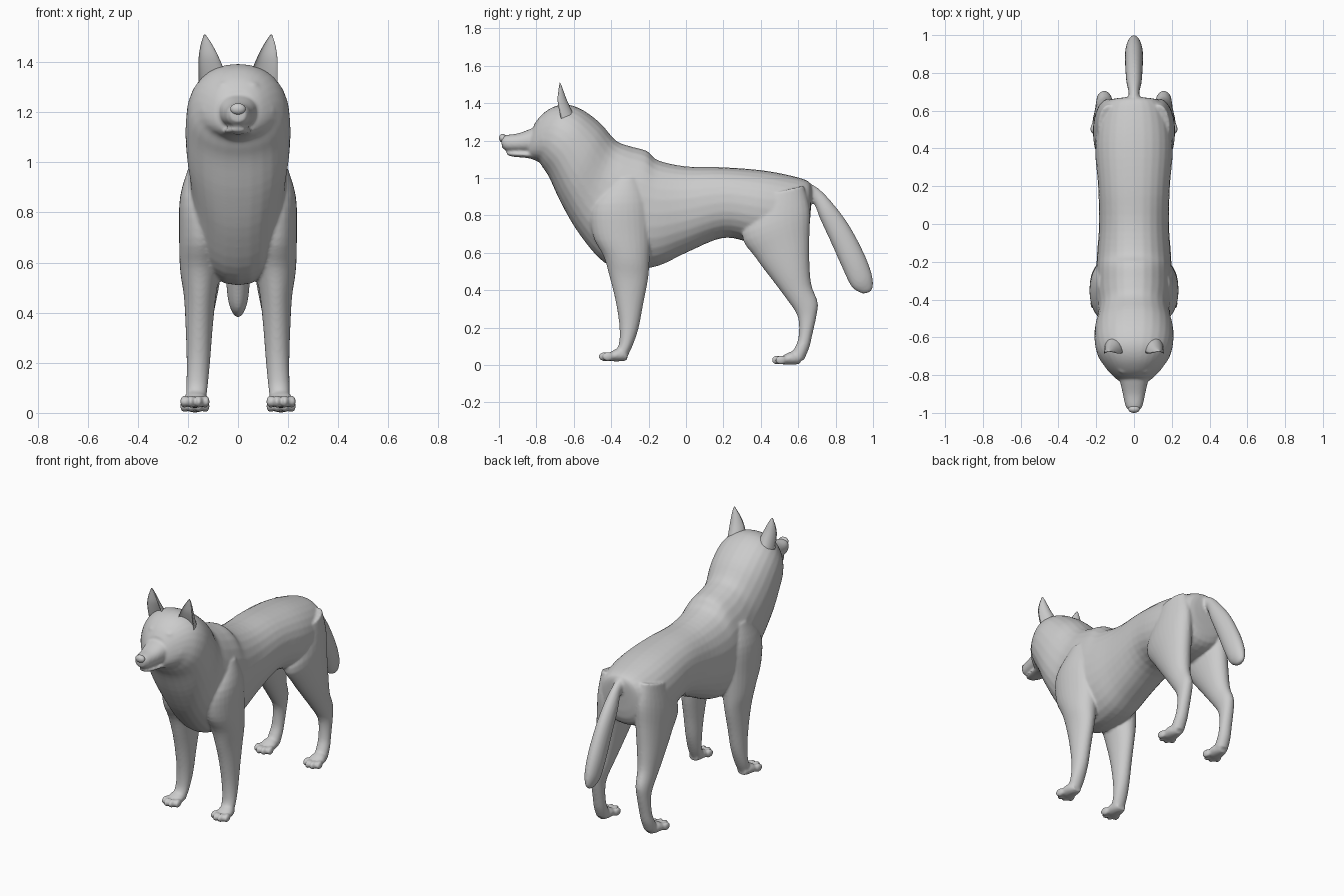
import bpy, bmesh, math
from mathutils import Vector, Matrix


def loft(bm, rings, steps=4, seg=28, p=2.0, dent=1.0, side=1):
    """Skin ellipses given as (y1, z1, y2, z2, half width, centre x); splined between rings."""
    R = [tuple(r) + (0,) * (6 - len(r)) for r in rings]
    dense = []
    for i in range(len(R) - 1):
        a, b, c, d = R[max(i - 1, 0)], R[i], R[i + 1], R[min(i + 2, len(R) - 1)]
        for k in range(steps):
            t = k / steps
            dense.append([0.5 * (2 * q + (r - o) * t + (2 * o - 5 * q + 4 * r - s) * t * t
                          + (3 * q - o - 3 * r + s) * t ** 3) for o, q, r, s in zip(a, b, c, d)])
    dense.append(R[-1])
    loops = []
    for y1, z1, y2, z2, w, x in dense:
        mid = Vector((x * side, (y1 + y2) / 2, (z1 + z2) / 2))
        half = Vector((0, (y1 - y2) / 2, (z1 - z2) / 2))
        loop = []
        for k in range(seg):
            a = 2 * math.pi * k / seg
            c, s = math.cos(a), math.sin(a)
            c = math.copysign(abs(c) ** (2 / p), c)
            s = math.copysign(abs(s) ** (2 / p), s)
            if c > 0:
                c *= dent
            loop.append(bm.verts.new(mid + half * c + Vector((w * s, 0, 0))))
        loops.append(loop)
    for a, b in zip(loops, loops[1:]):
        for k in range(seg):
            bm.faces.new((a[k], a[(k + 1) % seg], b[(k + 1) % seg], b[k]))
    bm.faces.new(loops[0])
    bm.faces.new(loops[-1][::-1])


def ball(bm, loc, size, rot=0):
    m = Matrix.Translation(loc) @ Matrix.Rotation(rot, 4, 'Z') @ Matrix.Diagonal((*size, 1))
    bmesh.ops.create_uvsphere(bm, u_segments=20, v_segments=12, radius=1, matrix=m)


def finish(bm, name):
    bmesh.ops.recalc_face_normals(bm, faces=bm.faces)
    me = bpy.data.meshes.new(name)
    bm.to_mesh(me)
    bm.free()
    for f in me.polygons:
        f.use_smooth = True
    ob = bpy.data.objects.new(name, me)
    bpy.context.collection.objects.link(ob)
    return ob


body = bmesh.new()

# torso, neck and skull
loft(body, [
    (.672, .95, .668, .84, .05), (.65, .985, .64, .68, .15), (.55, 1.015, .5, .63, .195),
    (.4, 1.042, .36, .65, .205), (.2, 1.057, .2, .68, .19), (0, 1.062, 0, .6, .185),
    (-.15, 1.095, -.15, .53, .195), (-.21, 1.145, -.31, .51, .2), (-.3, 1.17, -.44, .55, .2),
    (-.375, 1.2, -.57, .7, .19), (-.45, 1.285, -.665, .86, .208), (-.53, 1.35, -.73, 1.0, .207),
    (-.6, 1.385, -.765, 1.055, .193), (-.66, 1.392, -.79, 1.09, .168),
    (-.72, 1.375, -.82, 1.1, .135), (-.775, 1.335, -.84, 1.11, .1), (-.81, 1.29, -.85, 1.13, .07)],
    p=2.2)
# muzzle over a narrower jaw, so the mouth line falls between them
loft(body, [(-.74, 1.3, -.74, 1.13, .1), (-.83, 1.263, -.84, 1.137, .074), (-.9, 1.238, -.91, 1.142, .058),
            (-.96, 1.23, -.96, 1.147, .046), (-.988, 1.222, -.984, 1.163, .03)], p=2.3)
loft(body, [(-.74, 1.18, -.74, 1.06, .085), (-.84, 1.145, -.83, 1.103, .062),
            (-.91, 1.143, -.92, 1.113, .044), (-.96, 1.14, -.957, 1.123, .022)])
# tail
loft(body, [(.62, .985, .63, .9, .04), (.7, .95, .68, .87, .028), (.78, .87, .72, .775, .04),
            (.87, .75, .78, .645, .046), (.95, .6, .84, .51, .048), (.992, .49, .885, .42, .04),
            (1.0, .425, .935, .385, .022), (.99, .395, .965, .383, .008)])

for s in (-1, 1):
    # front leg with shoulder
    loft(body, [
        (-.38, 1.0, -.25, 1.0, .05, .14), (-.5, .86, -.2, .87, .083, .148), (-.5, .7, -.19, .7, .086, .149),
        (-.44, .58, -.195, .56, .08, .151), (-.408, .47, -.203, .46, .064, .152),
        (-.378, .35, -.228, .33, .054, .155), (-.357, .22, -.253, .2, .047, .158),
        (-.357, .12, -.283, .11, .043, .163), (-.38, .07, -.315, .04, .04, .167)], side=s)
    # hind leg with thigh and hock
    loft(body, [
        (.4, .9, .63, .96, .06, .13), (.3, .7, .662, .83, .083, .132), (.375, .57, .66, .69, .08, .136),
        (.465, .45, .66, .55, .068, .145), (.54, .35, .67, .43, .053, .152), (.588, .28, .703, .34, .043, .157),
        (.604, .22, .7, .275, .038, .16), (.6, .14, .675, .16, .037, .163),
        (.58, .09, .658, .09, .039, .166), (.555, .05, .63, .025, .04, .168)], side=s)
    # paws and toes
    for y, z in ((-.345, .02), (.58, .002)):
        tip = y - .075
        loft(body, [(y + .03, z + .05, y + .03, z + .005, .03, .169), (y - .01, z + .07, y, z, .044, .171),
                    (y - .05, z + .055, y - .05, z, .048, .172), (tip, z + .035, tip, z + .005, .04, .172)],
             side=s)
        for k, dx in enumerate((-.042, -.015, .015, .042)):
            ball(body, (s * .172 + dx, tip - (.016 if k in (1, 2) else -.004), z + .025),
                 (.0165, .032, .025), dx * 4)
    # brows and cheeks
    ball(body, (s * .058, -.765, 1.305), (.034, .026, .018), s * .5)
    ball(body, (s * .11, -.72, 1.2), (.05, .07, .07))

dog = finish(body, "dog_body")
m = dog.modifiers.new("fuse", 'REMESH')
m.mode, m.voxel_size, m.use_smooth_shade = 'VOXEL', .0075, True
m = dog.modifiers.new("soften", 'SMOOTH')
m.factor, m.iterations = .5, 5

# cupped ears and eyes
for s, tag in ((-1, "right"), (1, "left")):
    bm = bmesh.new()
    loft(bm, [(-.74, 1.29, -.59, 1.32, .052, .105), (-.745, 1.37, -.615, 1.37, .05, .108),
              (-.735, 1.42, -.638, 1.42, .04, .117), (-.71, 1.465, -.655, 1.465, .025, .125),
              (-.69, 1.495, -.666, 1.495, .011, .13), (-.68, 1.51, -.674, 1.51, .003, .133)],
         dent=-.35, side=s)
    finish(bm, tag + "_ear")
    bm = bmesh.new()
    ball(bm, (s * .06, -.782, 1.282), (.02, .014, .011), s * .5)
    finish(bm, tag + "_eye")

# nose
bm = bmesh.new()
ball(bm, (0, -.98, 1.213), (.031, .02, .023))
finish(bm, "nose")
